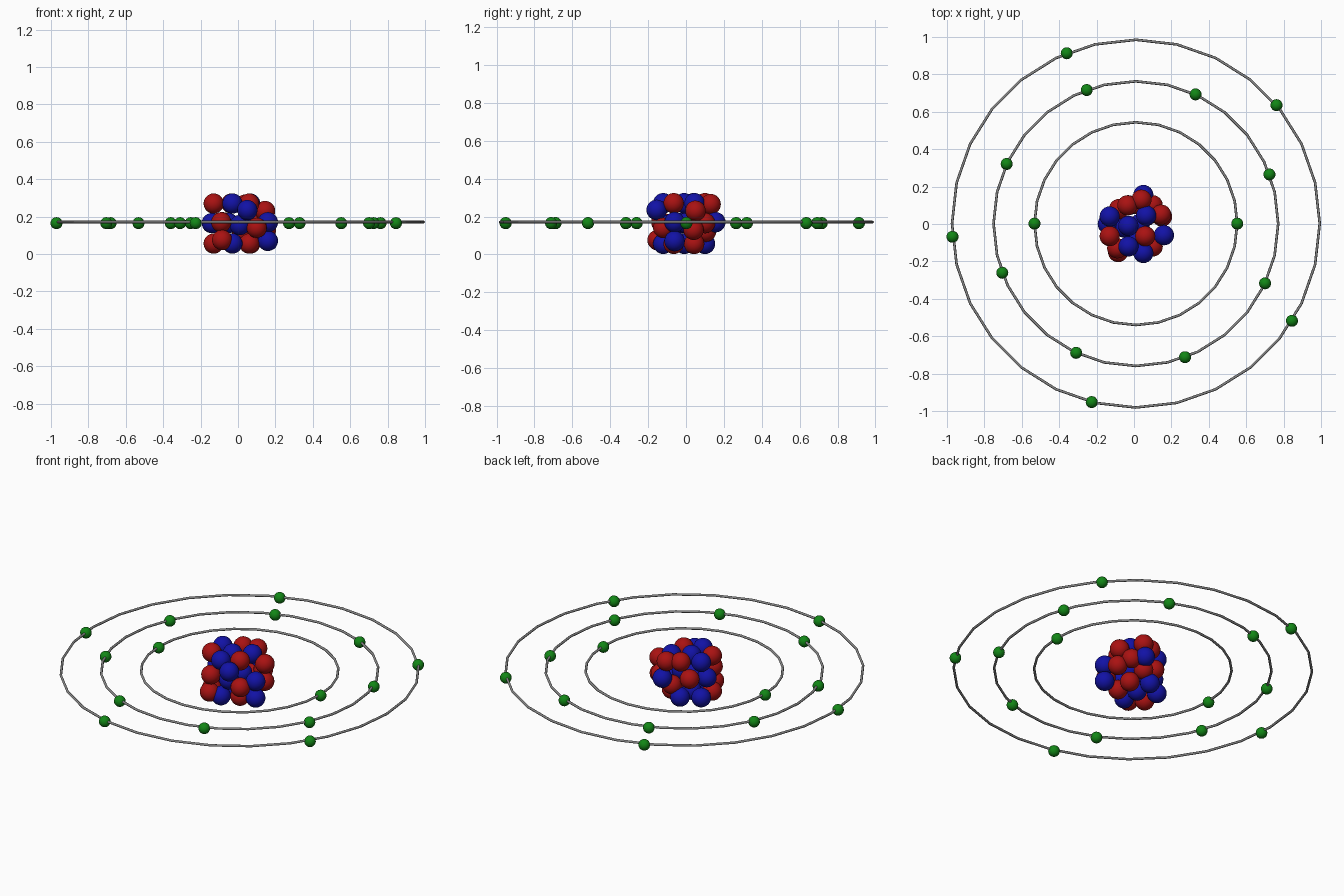
import bpy, math

if "Cube" in bpy.data.objects:
    bpy.data.objects.remove(bpy.data.objects["Cube"])

CX, CY = 0.01, 0.002      # shared orbit centre
RING_Z, ELECTRON_Z = 0.171, 0.165


def material(name, rgb):
    m = bpy.data.materials.new(name)
    m.diffuse_color = (*rgb, 1)
    m.use_nodes = True
    m.node_tree.nodes["Principled BSDF"].inputs["Base Color"].default_value = m.diffuse_color
    return m


RED = material("red", (0.40, 0.006, 0.006))
BLUE = material("blue", (0.006, 0.006, 0.38))
GREEN = material("green", (0.006, 0.24, 0.008))
GREY = material("grey", (0.25, 0.25, 0.25))


def finish(name, mat):
    ob = bpy.context.object
    ob.name = name
    ob.data.materials.append(mat)
    bpy.ops.object.shade_smooth_by_angle(angle=math.radians(50))


def ball(name, mat, loc, r):
    bpy.ops.mesh.primitive_uv_sphere_add(segments=24, ring_count=14, radius=r, location=loc)
    finish(name, mat)


# Nucleus: red protons and blue neutrons in three loose layers
protons = [
    (-.13, -.065, .27), (-.035, .10, .27), (.06, -.065, .27), (.145, .05, .23), (.04, .13, .265),
    (-.09, -.13, .17), (.10, -.12, .14), (.15, .04, .13), (.10, .10, .165), (-.08, .08, .17),
    (.02, .105, .12), (-.085, -.15, .075), (-.13, -.065, .056), (.06, -.065, .056), (.066, .043, .056),
]
neutrons = [
    (-.03, -.01, .27), (-.03, -.12, .27), (.065, .045, .27), (.05, -.155, .235), (-.13, .04, .27),
    (.05, .155, .17), (-.14, 0, .165), (.16, -.06, .17), (.01, -.10, .155), (.03, 0, .165),
    (-.05, -.02, .165), (.16, -.06, .07), (-.03, .10, .056), (-.13, .04, .056), (-.03, -.01, .056),
    (-.03, -.12, .056),
]
for p in protons:
    ball("proton", RED, p, 0.054)
for p in neutrons:
    ball("neutron", BLUE, p, 0.054)

# Orbit rings with evenly spaced electrons: radius, electron count, first angle
for radius, count, start in ((0.542, 2, 0), (0.761, 8, 20.2), (0.983, 5, 40.1)):
    bpy.ops.mesh.primitive_torus_add(major_segments=28, minor_segments=8, major_radius=radius,
                                     minor_radius=0.007, location=(CX, CY, RING_Z))
    finish("orbit_ring", GREY)
    for i in range(count):
        a = math.radians(start + 360 * i / count)
        ball("electron", GREEN,
             (CX + radius * math.cos(a), CY + radius * math.sin(a), ELECTRON_Z), 0.032)
